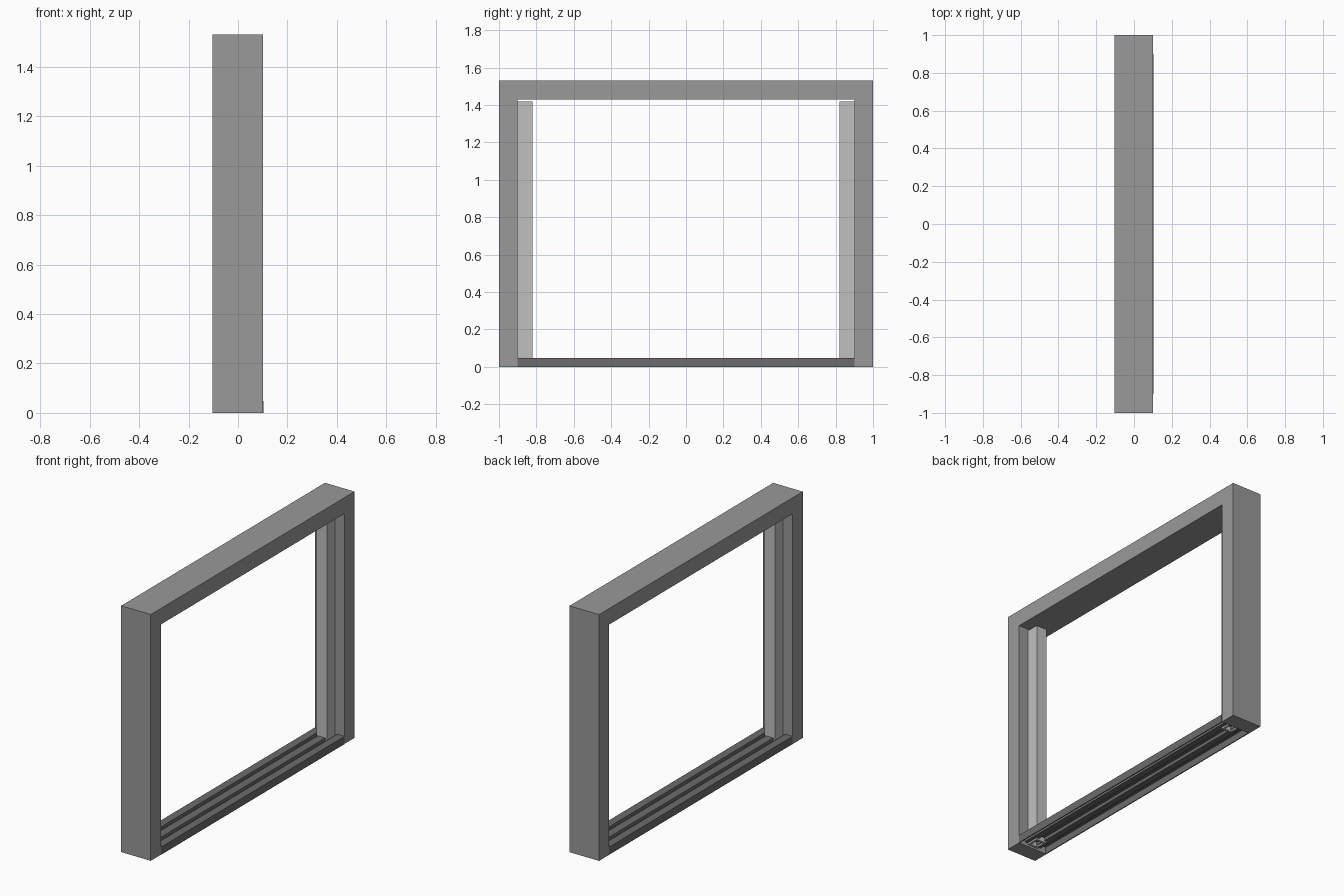
import bpy, bmesh
from mathutils import Vector

cube = bpy.data.objects.get("Cube")
if cube:
    bpy.data.objects.remove(cube, do_unlink=True)


def material(name, grey):
    mat = bpy.data.materials.new(name)
    mat.use_nodes = True
    colour = (grey, grey, grey, 1)
    mat.diffuse_color = colour
    mat.node_tree.nodes["Principled BSDF"].inputs["Base Color"].default_value = colour
    return mat


frame_grey = material("frame_grey", 0.32)
strip_grey = material("light_grey", 0.53)
sill_grey = material("dark_grey", 0.15)


def finish(name, bm, mat):
    mesh = bpy.data.meshes.new(name)
    bm.to_mesh(mesh)
    bm.free()
    obj = bpy.data.objects.new(name, mesh)
    mesh.materials.append(mat)
    bpy.context.collection.objects.link(obj)
    return obj


def prism(points, offset):
    """Closed outline pushed along an offset vector."""
    bm = bmesh.new()
    face = bm.faces.new([bm.verts.new(p) for p in points])
    ext = bmesh.ops.extrude_face_region(bm, geom=[face], use_keep_orig=True)
    moved = [v for v in ext["geom"] if isinstance(v, bmesh.types.BMVert)]
    bmesh.ops.translate(bm, verts=moved, vec=Vector(offset))
    bmesh.ops.recalc_face_normals(bm, faces=bm.faces[:])
    return bm


HALF_LEN, HEIGHT, BAR, DEPTH = 1.0, 1.53, 0.1, 0.1025
INNER = HALF_LEN - BAR

# Two jambs and the head as one arch-shaped outline
half = [(INNER, HEIGHT - BAR), (INNER, 0), (HALF_LEN, 0), (HALF_LEN, HEIGHT)]
outline = half + [(-y, z) for y, z in reversed(half)]
finish("outer_frame", prism([(-DEPTH, y, z) for y, z in outline],
                            (2 * DEPTH - 0.002, 0, 0)), frame_grey)

# Sill: thin folded sheet with two grooves, open underneath
TOP, GROOVE = 0.048, 0.028
side = [(DEPTH, 0), (DEPTH, TOP), (0.052, TOP), (0.052, GROOVE),
        (0.026, GROOVE), (0.026, TOP)]
profile = [(-x, z) for x, z in side] + side[::-1]
bm = bmesh.new()
near, far = [[bm.verts.new((x, y, z)) for x, z in profile] for y in (-INNER, INNER)]
for i in range(len(profile) - 1):
    bm.faces.new((near[i], near[i + 1], far[i + 1], far[i]))
sill = finish("sill", bm, sill_grey)
sheet = sill.modifiers.new("sheet", "SOLIDIFY")
sheet.thickness = 0.006
sheet.offset = -1
sheet.use_even_offset = True

# Guide strips on the inner jamb faces, hollow at the lower end
for name, s in (("front_guide_strip", -1), ("back_guide_strip", 1)):
    W, LOW, HIGH = 0.036, 0.012, 1.42
    y0, y1 = s * (INNER - 0.08), s * INNER
    bm = prism([(-W, y0, LOW), (W, y0, LOW), (W, y1, LOW), (-W, y1, LOW)],
               (0, 0, HIGH - LOW))
    bottom = min(bm.faces, key=lambda f: f.calc_center_median().z)
    bmesh.ops.inset_region(bm, faces=[bottom], thickness=0.018)
    hole = bmesh.ops.extrude_face_region(bm, geom=[bottom])
    bmesh.ops.translate(bm, vec=(0, 0, 0.1),
                        verts=[v for v in hole["geom"] if isinstance(v, bmesh.types.BMVert)])
    if bottom.is_valid:
        bmesh.ops.delete(bm, geom=[bottom], context="FACES_ONLY")
    finish(name, bm, strip_grey)
